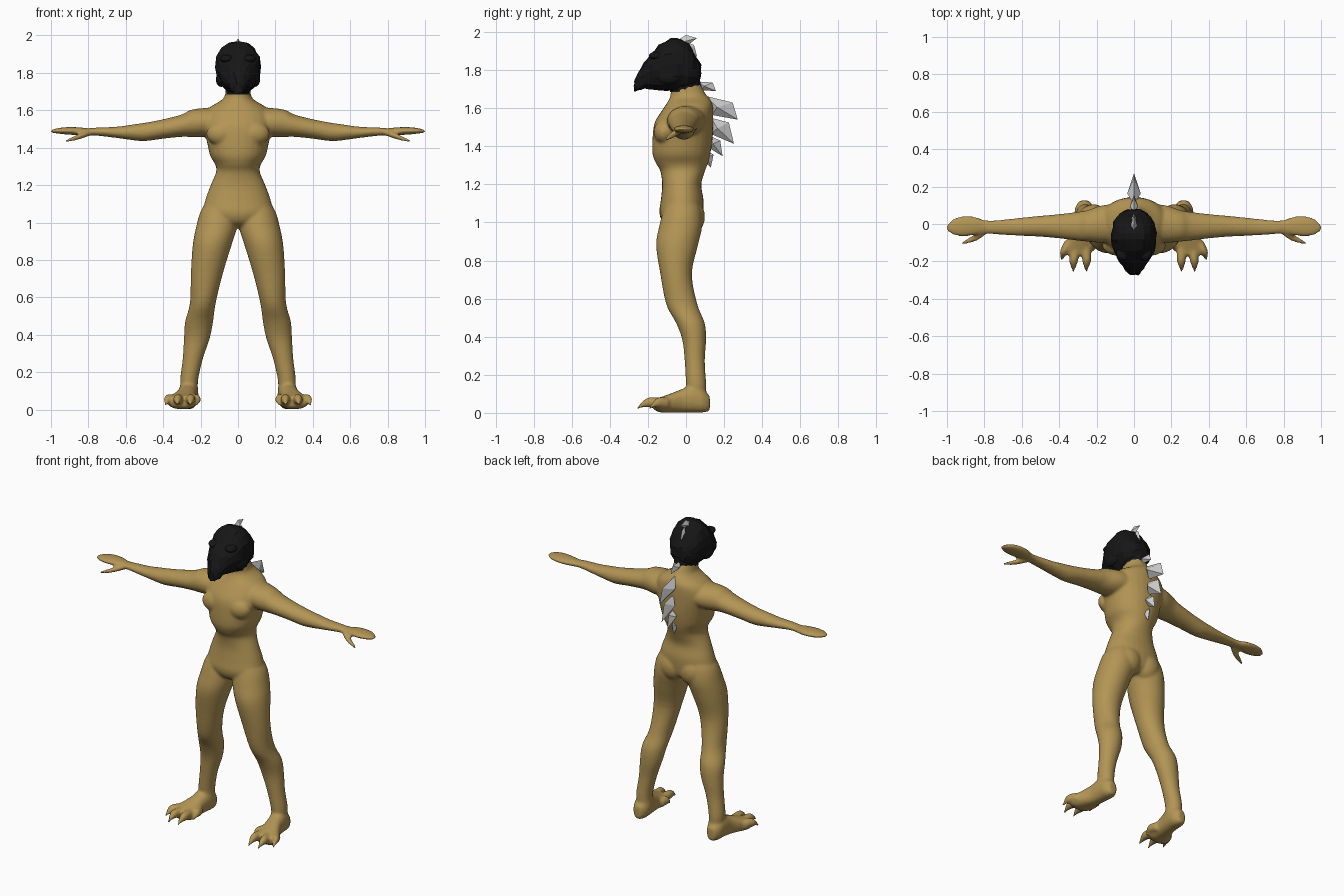
import bpy, bmesh, math, random
from mathutils import Vector

random.seed(4)


def material(name, rgb):
    m = bpy.data.materials.new(name)
    m.diffuse_color = (*rgb, 1)
    return m


def finish(bm, name, mat=None):
    bmesh.ops.recalc_face_normals(bm, faces=bm.faces[:])
    me = bpy.data.meshes.new(name)
    bm.to_mesh(me)
    bm.free()
    ob = bpy.data.objects.new(name, me)
    bpy.context.collection.objects.link(ob)
    if mat:
        me.materials.append(mat)
    return ob


def refine(rows, steps):
    """Catmull-Rom interpolation between section rows."""
    out = []
    for i in range(len(rows) - 1):
        p0, p1 = rows[max(i - 1, 0)], rows[i]
        p2, p3 = rows[i + 1], rows[min(i + 2, len(rows) - 1)]
        for k in range(steps):
            t = k / steps
            out.append([0.5 * (2 * b + (c - a) * t + (2 * a - 5 * b + 4 * c - d) * t * t
                               + (3 * b - a - 3 * c + d) * t ** 3)
                        for a, b, c, d in zip(p0, p1, p2, p3)])
    out.append(list(rows[-1]))
    return out


def loft(bm, rows, axis, side=1, sides=28, steps=4, power=2.0):
    """Rows are (position, centre u, radius u, centre v, radius v) along an axis."""
    rings = []
    for p, cu, ru, cv, rv in refine(rows, steps):
        ring = []
        for k in range(sides):
            a = 2 * math.pi * k / sides
            c, s = math.cos(a), math.sin(a)
            u = cu + max(ru, .002) * math.copysign(abs(c) ** (2 / power), c)
            v = cv + max(rv, .002) * math.copysign(abs(s) ** (2 / power), s)
            co = {'x': (p, u, v), 'y': (u, p, v), 'z': (u, v, p)}[axis]
            ring.append(bm.verts.new((co[0] * side, co[1], co[2])))
        rings.append(ring)
    new = [bm.faces.new(rings[0]), bm.faces.new(rings[-1])]
    for r, q in zip(rings, rings[1:]):
        for k in range(sides):
            j = (k + 1) % sides
            new.append(bm.faces.new((r[k], r[j], q[j], q[k])))
    bmesh.ops.recalc_face_normals(bm, faces=new)


def ellipsoid(bm, centre, radii):
    vs = bmesh.ops.create_uvsphere(bm, u_segments=20, v_segments=12, radius=1)['verts']
    for v in vs:
        v.co = Vector([c + r * x for c, r, x in zip(centre, radii, v.co)])


def span(rows):
    """(z, half width, front y, back y) -> loft rows."""
    return [(z, 0, w, (f + b) / 2, (b - f) / 2) for z, w, f, b in rows]


skin = material("skin", (0.45, 0.30, 0.09))
black = material("hood_black", (0.008, 0.008, 0.008))

# ---- body: overlapping lofts fused by a voxel remesh
bm = bmesh.new()
loft(bm, span([(.97, .06, -.07, .05), (1.0, .13, -.12, .08), (1.05, .185, -.14, .09),
               (1.12, .175, -.132, .092), (1.20, .146, -.125, .08), (1.27, .117, -.135, .10),
               (1.31, .122, -.158, .115), (1.36, .15, -.176, .128), (1.44, .168, -.176, .14),
               (1.52, .188, -.166, .143), (1.58, .18, -.132, .143), (1.62, .145, -.105, .14),
               (1.65, .095, -.088, .125), (1.68, .07, -.08, .10), (1.76, .06, -.085, .06)]),
     'z', power=2.1)

leg = [(.075, .255, .045, .055, .05), (.15, .262, .048, .053, .053), (.27, .242, .054, .046, .053),
       (.38, .22, .069, .043, .062), (.47, .208, .075, .024, .075), (.57, .188, .069, -.022, .082),
       (.73, .166, .086, -.052, .083), (.88, .138, .104, -.047, .110), (.98, .113, .110, -.028, .113),
       (1.06, .10, .10, -.02, .10), (1.12, .09, .07, -.02, .08)]
foot = [(.125, .265, .025, .05, .04), (.09, .265, .048, .063, .061), (.04, .267, .053, .075, .073),
        (-.02, .275, .053, .064, .062), (-.08, .29, .066, .052, .05), (-.13, .30, .078, .043, .041),
        (-.165, .303, .065, .043, .03)]
arm = [(.06, .01, .10, 1.54, .08), (.17, 0, .10, 1.535, .078), (.25, -.01, .084, 1.53, .073),
       (.30, -.012, .077, 1.518, .060), (.40, -.012, .065, 1.50, .052), (.50, -.012, .056, 1.484, .049),
       (.57, -.014, .051, 1.482, .041), (.65, -.016, .045, 1.482, .030), (.75, -.018, .037, 1.486, .022),
       (.80, -.015, .037, 1.485, .019), (.85, -.011, .049, 1.488, .021), (.91, -.012, .054, 1.49, .020),
       (.96, -.015, .045, 1.49, .015), (1.0, -.02, .018, 1.488, .007)]
thumb = [(.79, -.035, .02, 1.48, .016), (.83, -.062, .022, 1.466, .016),
         (.875, -.085, .017, 1.45, .013), (.92, -.102, .006, 1.436, .007)]
# toes: base x, base y, bend x, bend y, tip x, tip y
toes = [(.235, -.06, .222, -.11, .218, -.15), (.255, -.12, .253, -.195, .255, -.26),
        (.31, -.12, .322, -.195, .325, -.26), (.345, -.09, .372, -.145, .388, -.195)]
for s in (1, -1):
    loft(bm, leg, 'z', s)
    loft(bm, foot, 'y', s, power=2.3)
    loft(bm, arm, 'x', s)
    loft(bm, thumb, 'x', s, sides=14)
    for bx, by, mx, my, tx, ty in toes:
        loft(bm, [(by, bx, .028, .05, .03), (my, mx, .024, .055, .027),
                  ((my + ty) / 2, (mx + tx) / 2, .015, .045, .017),
                  (ty, tx, .004, .02, .006)], 'y', s, sides=12)
    ellipsoid(bm, (s * .085, -.115, 1.475), (.085, .055, .065))   # chest muscle
    ellipsoid(bm, (s * .07, .03, 1.03), (.085, .07, .09))         # buttock
body = finish(bm, "body", skin)
rm = body.modifiers.new("fuse", 'REMESH')
rm.mode = 'VOXEL'
rm.voxel_size = .008
rm.use_smooth_shade = True
sm = body.modifiers.new("soften", 'SMOOTH')
sm.factor = .5
sm.iterations = 7

# ---- hooded head with a drooping muzzle, roughly faceted
head_rows = [(.078, .035, 1.77, 1.83), (.055, .075, 1.72, 1.87), (.01, .108, 1.70, 1.94),
             (-.05, .120, 1.69, 1.968), (-.11, .117, 1.69, 1.952), (-.17, .094, 1.70, 1.90),
             (-.22, .062, 1.70, 1.84), (-.252, .042, 1.69, 1.78), (-.27, .026, 1.69, 1.735)]
bm = bmesh.new()
loft(bm, [(y, 0, w, (a + b) / 2, (b - a) / 2) for y, w, a, b in head_rows],
     'y', sides=16, steps=2, power=2.2)
for v in bm.verts:
    v.co += Vector([random.uniform(-.005, .005) for _ in range(3)])
finish(bm, "head", black)
bm = bmesh.new()
loft(bm, span([(1.685, .066, -.085, .07), (1.72, .068, -.09, .08), (1.80, .09, -.10, .066)]),
     'z', sides=14, steps=2)
finish(bm, "hood_collar", black)
# brow and cheek ridges
bm = bmesh.new()
for s in (1, -1):
    ellipsoid(bm, (s * .06, -.155, 1.875), (.035, .04, .022))
    ellipsoid(bm, (s * .09, -.09, 1.765), (.028, .06, .04))
finish(bm, "face_ridges", black)

# ---- dorsal spines: side outline (upper base, shoulder, tip, lower base) and half width
spines = [((-.055, 1.95), (0, 1.985), (.058, 1.968), (0, 1.925), .018),
          ((0, 1.95), (.042, 1.932), (.058, 1.872), (.02, 1.875), .018),
          ((.06, 1.74), (.14, 1.735), (.157, 1.69), (.08, 1.695), .022),
          ((.10, 1.665), (.245, 1.63), (.272, 1.54), (.135, 1.565), .036),
          ((.13, 1.55), (.225, 1.525), (.252, 1.413), (.13, 1.465), .036),
          ((.125, 1.455), (.18, 1.43), (.192, 1.348), (.115, 1.395), .03),
          ((.10, 1.38), (.145, 1.357), (.13, 1.288), (.10, 1.32), .022)]
for i, (*outline, w) in enumerate(spines):
    bm = bmesh.new()
    ring = [bm.verts.new((0, y, z)) for y, z in outline]
    mid = sum((v.co for v in ring), Vector()) / 4
    root = (ring[0].co + ring[3].co) / 2
    for s in (1, -1):
        flank = bm.verts.new(mid.lerp(root, .35) + Vector((s * w, 0, 0)))
        for k in range(4):
            bm.faces.new((ring[k], ring[(k + 1) % 4], flank))
    finish(bm, f"spine_{i + 1}")
